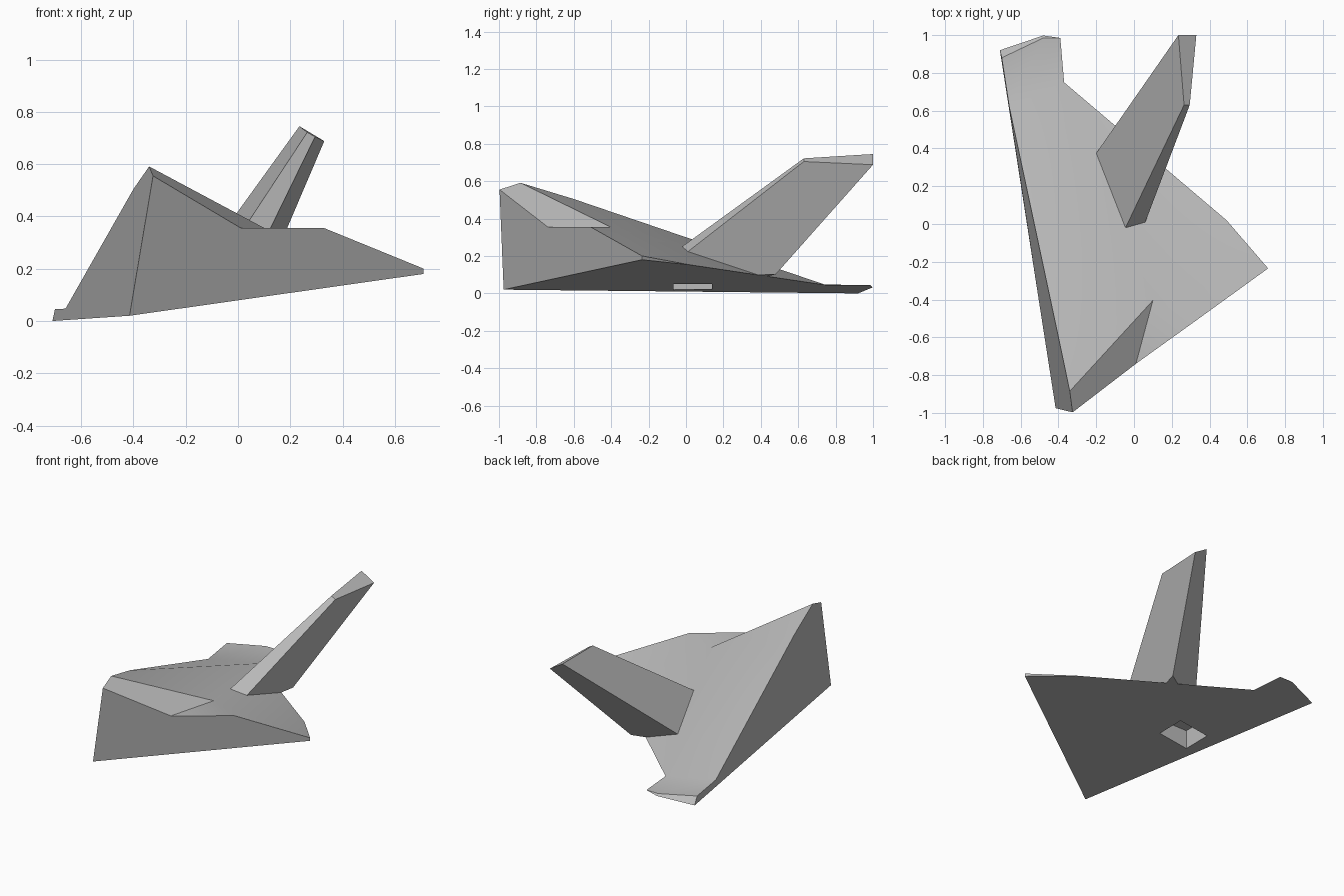
import bpy, bmesh, math

if "Cube" in bpy.data.objects:
    bpy.data.objects.remove(bpy.data.objects["Cube"])

grey = bpy.data.materials.new("plain_grey")
grey.diffuse_color = (0.5, 0.5, 0.5, 1)
grey.use_nodes = True
grey.node_tree.nodes["Principled BSDF"].inputs["Base Color"].default_value = grey.diffuse_color


def solid(name, points, faces):
    """Closed mesh from named corners and faces spelled as corner names."""
    bm = bmesh.new()
    v = {k: bm.verts.new(p) for k, p in points.items()}
    for f in faces:
        bm.faces.new([v[k] for k in f.split()])
    bmesh.ops.recalc_face_normals(bm, faces=bm.faces)
    me = bpy.data.meshes.new(name)
    bm.to_mesh(me)
    bm.free()
    me.materials.append(grey)
    ob = bpy.data.objects.new(name, me)
    bpy.context.collection.objects.link(ob)
    return ob


def select(ob):
    bpy.ops.object.select_all(action='DESELECT')
    ob.select_set(True)
    bpy.context.view_layer.objects.active = ob


def under(x, y):
    """Corner on the tilted underside plane."""
    return (x, y, 0.0864 + 0.1353 * x + 0.0105 * y)


def upper(x, y):
    """Corner on the tilted upper plane."""
    return (x, y, 0.2366 - 0.163 * x - 0.338 * y)


# Wedge body: tall front corner, thin back edge, flat tail tab
body = solid("wedge_body", {
    "low": under(-0.415, -0.975),
    "tip_front": (-0.325, -0.997, 0.555), "tip_back": upper(-0.34, -0.885),
    "step_front": (0.01, -0.74, 0.356), "step_in": (0.10, -0.405, 0.356),
    "step_end": upper(0.33, -0.51),
    "right_top": upper(0.71, -0.235), "right_low": under(0.71, -0.235),
    "back_edge": under(0.49, 0.02), "tail_root": under(-0.37, 0.75),
    "fold": upper(-0.4, -0.6), "tab_left": (-0.66, 0.62, 0.047),
    "tab_corner": (-0.70, 0.88, 0.046), "tab_mid": (-0.48, 0.985, 0.044),
    "tab_end": under(-0.39, 0.985), "rim_mid": under(-0.48, 0.998),
    "rim_left": under(-0.71, 0.92),
}, [
    "low right_low right_top step_end step_front tip_front",
    "tip_front step_front step_in tip_back",
    "step_front step_end step_in",
    "tip_back step_in step_end right_top back_edge tail_root fold",
    "fold tail_root tab_left",
    "right_top right_low back_edge",
    "tab_left tail_root tab_end tab_mid tab_corner",
    "tab_corner tab_mid rim_mid rim_left",
    "tab_mid tab_end rim_mid",
    "low tip_front tip_back fold tab_left tab_corner rim_left",
    "low rim_left rim_mid tab_end tail_root back_edge right_low",
])

# Square socket cut into the underside
bpy.ops.mesh.primitive_cube_add(size=1, location=(-0.38, 0.037, 0.03))
cutter = bpy.context.object
cutter.name = "socket_cutter"
cutter.scale = (0.22, 0.205, 0.24)
cutter.hide_render = True
cutter.data.materials.append(grey)
cut = body.modifiers.new("socket", 'BOOLEAN')
cut.operation, cut.solver, cut.object = 'DIFFERENCE', 'EXACT', cutter
select(body)
bpy.ops.object.modifier_apply(modifier="socket")
bpy.data.objects.remove(cutter)
bpy.ops.object.shade_smooth_by_angle(angle=math.radians(28))

# Leaning fin rising from the upper face, overhanging the back edge
fin = solid("leaning_fin", {
    "lead_left": upper(-0.045, -0.02), "lead_right": upper(0.06, 0.01),
    "edge_right": under(0.056, 0.387), "trail_right": under(0.08, 0.48),
    "edge_left": under(0.0, 0.434), "trail_left": upper(-0.20, 0.375),
    "top_lead_left": (0.265, 0.63, 0.722), "top_lead_right": (0.295, 0.63, 0.705),
    "top_trail_left": (0.235, 1.0, 0.745), "top_trail_right": (0.33, 1.0, 0.688),
}, [
    "lead_left lead_right top_lead_right top_lead_left",
    "lead_right edge_right trail_right top_trail_right top_lead_right",
    "trail_right edge_left trail_left top_trail_left top_trail_right",
    "trail_left lead_left top_lead_left top_trail_left",
    "top_lead_left top_lead_right top_trail_right top_trail_left",
    "lead_left trail_left edge_left edge_right lead_right",
    "edge_right edge_left trail_right",
])
